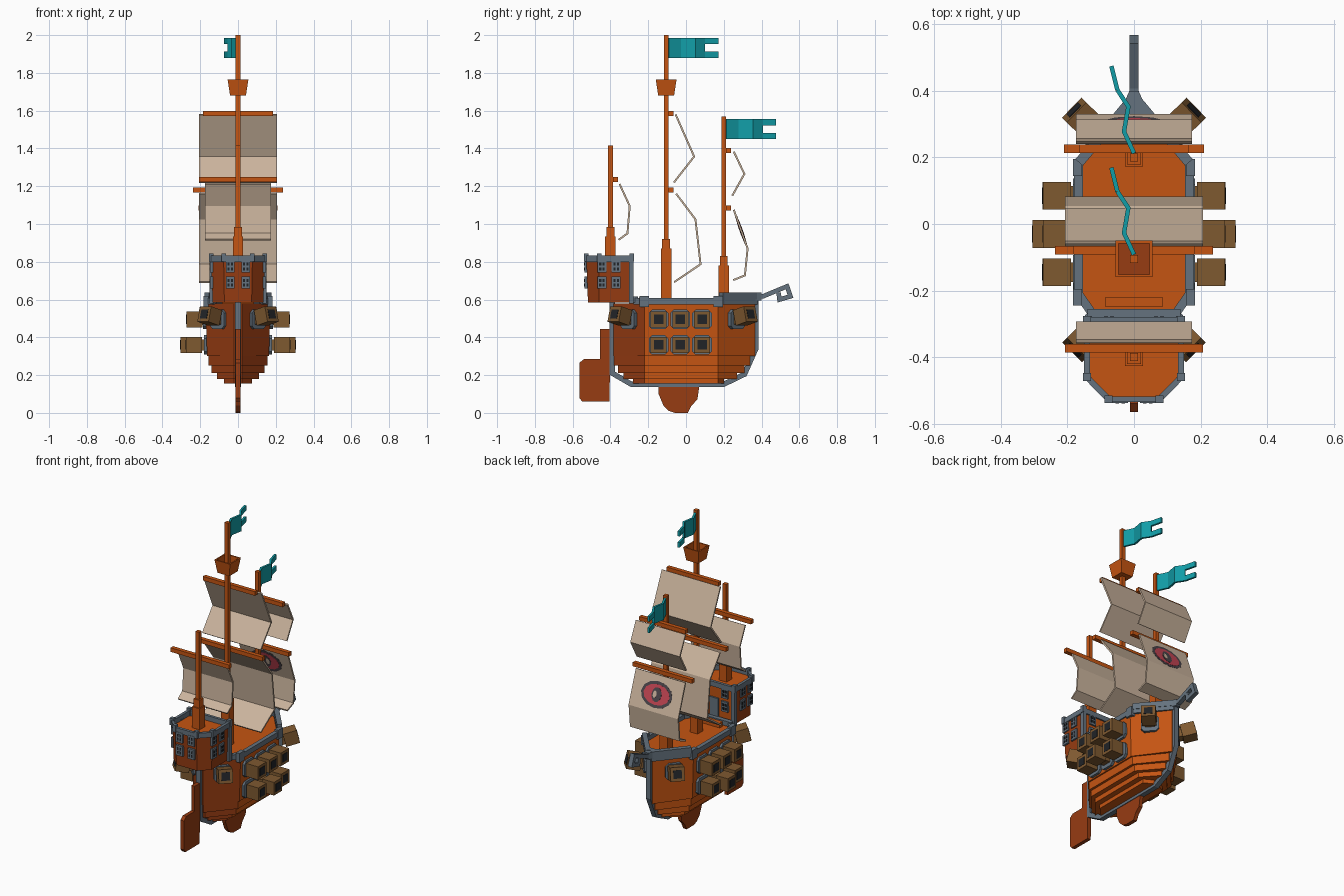
import bpy, bmesh, math
from mathutils import Matrix, Vector

cube = bpy.data.objects.get("Cube")
if cube:
    bpy.data.objects.remove(cube, do_unlink=True)


def material(name, *rgb):
    m = bpy.data.materials.new(name)
    m.use_nodes = True
    m.diffuse_color = (*rgb, 1)
    m.node_tree.nodes["Principled BSDF"].inputs["Base Color"].default_value = (*rgb, 1)
    return m


ORANGE = material("orange wood", 0.56, 0.09, 0.006)
DARK = material("dark wood", 0.31, 0.045, 0.006)
GREY = material("grey trim", 0.13, 0.17, 0.21)
SAIL = material("sailcloth", 0.6, 0.46, 0.34)
TEAL = material("teal cloth", 0.006, 0.34, 0.39)
BROWN = material("cannon brown", 0.21, 0.1, 0.03)
BLACK = material("black", 0.015, 0.017, 0.02)
RED = material("eye red", 0.56, 0.06, 0.09)
CHARCOAL = material("charcoal", 0.07, 0.06, 0.07)


def finish(name, bm, *mats):
    bmesh.ops.recalc_face_normals(bm, faces=bm.faces)
    mesh = bpy.data.meshes.new(name)
    bm.to_mesh(mesh)
    bm.free()
    for m in mats:
        mesh.materials.append(m)
    ob = bpy.data.objects.new(name, mesh)
    bpy.context.collection.objects.link(ob)
    return ob


def loft(name, lower, upper, *mats, matrix=Matrix(), rule=None):
    """Solid between two matching loops of 3D points."""
    bm = bmesh.new()
    a = [bm.verts.new(p) for p in lower]
    b = [bm.verts.new(p) for p in upper]
    bm.faces.new(a)
    bm.faces.new(b)
    for i in range(len(a)):
        j = (i + 1) % len(a)
        bm.faces.new((a[i], a[j], b[j], b[i]))
    bm.transform(matrix)
    if rule:
        bmesh.ops.recalc_face_normals(bm, faces=bm.faces)
        for f in bm.faces:
            f.material_index = rule(f)
    return finish(name, bm, *mats)


def prism(name, pts, lo, hi, mat, axis="z", matrix=Matrix()):
    def at(h):
        return [(p, q, h) if axis == "z" else (h, p, q) for p, q in pts]
    return loft(name, at(lo), at(hi), mat, matrix=matrix)


def box(name, centre, size, mat, matrix=Matrix()):
    x, y, z = centre
    w, d, h = (s / 2 for s in size)
    pts = [(x - w, y - d), (x + w, y - d), (x + w, y + d), (x - w, y + d)]
    return prism(name, pts, z - h, z + h, mat, matrix=matrix)


def ribbon(path, thick):
    """Outline of a polyline thickened with mitred joints."""
    v = [Vector(p) for p in path]
    seg = [(b - a).normalized() for a, b in zip(v, v[1:])]
    left, right = [], []
    for i, p in enumerate(v):
        d0, d1 = seg[max(i - 1, 0)], seg[min(i, len(seg) - 1)]
        d = (d0 + d1).normalized()
        n = Vector((-d.y, d.x)) * (thick / 2 / max(d.dot(d0), 0.4))
        left.append(tuple(p + n))
        right.append(tuple(p - n))
    return left + right[::-1]


def plan(w, bow, stern):
    half = [(0.02, bow), (w, 0.17), (w, -0.22), (0.02, stern)]
    return half + [(-x, y) for x, y in reversed(half)]


# Hull: stepped bottom tiers and a flared upper body, darker on the stern
TIERS = [(0.155, 0.18, 0.075, 0.075, 0.20, -0.28), (0.18, 0.21, 0.11, 0.11, 0.27, -0.33),
         (0.21, 0.25, 0.14, 0.14, 0.31, -0.36), (0.25, 0.30, 0.155, 0.155, 0.34, -0.38),
         (0.30, 0.58, 0.164, 0.172, 0.365, -0.385)]
for z0, z1, w0, w1, bow, stern in TIERS:
    loft("hull_tier", [(x, y, z0) for x, y in plan(w0, bow, stern)],
         [(x, y, z1) for x, y in plan(w1, bow, stern)], ORANGE, DARK,
         rule=lambda f: int(f.normal.y < -0.3))

# Keel band, fin and rudder
KEEL = [(-0.39, 0.6), (-0.39, 0.21), (-0.29, 0.152), (0.2, 0.152), (0.31, 0.205),
        (0.37, 0.34), (0.37, 0.62)]
prism("keel_band", ribbon(KEEL, 0.028), -0.016, 0.016, GREY, "x")
FIN = [(-0.145, 0.17), (-0.145, 0.1), (-0.12, 0.04), (-0.09, 0.01), (-0.06, 0.0),
       (0.01, 0.0), (0.03, 0.04), (0.06, 0.07), (0.075, 0.17)]
prism("keel_fin", FIN, -0.012, 0.012, DARK, "x")
RUDDER = [(-0.4, 0.445), (-0.455, 0.445), (-0.455, 0.285), (-0.54, 0.285), (-0.565, 0.265),
          (-0.565, 0.08), (-0.55, 0.06), (-0.405, 0.06)]
prism("rudder", RUDDER, -0.012, 0.012, DARK, "x")

# Rails and bow trim
for s in (1, -1):
    rail = [(s * 0.01, 0.37), (s * 0.167, 0.18), (s * 0.167, -0.21), (s * 0.125, -0.27)]
    prism("deck_rail", ribbon(rail, 0.026), 0.575, 0.608, GREY)
    prism("bow_rail", ribbon([(s * 0.01, 0.37), (s * 0.165, 0.185)], 0.03), 0.6, 0.638, GREY)
    for y in (0.17, -0.22):
        box("rail_post", (s * 0.17, y, 0.59), (0.026, 0.05, 0.06), GREY)
prism("bowsprit_base", [(-0.045, 0.33), (0.045, 0.33), (0.014, 0.4), (-0.014, 0.4)],
      0.595, 0.637, GREY)
HOOK = [(0.36, 0.612), (0.41, 0.618), (0.535, 0.67), (0.553, 0.617), (0.495, 0.6), (0.49, 0.637)]
prism("bowsprit_hook", ribbon(HOOK, 0.024), -0.014, 0.014, GREY, "x")


# Stern cabin with a rim and corner posts
def cabin_plan(i):
    half = [(0.15 - i, -0.28 - i), (0.15 - i, -0.46), (0.08 - i / 2, -0.535 + i)]
    return half + [(-x, y) for x, y in reversed(half)]


loft("cabin_body", [(x, y, 0.585) for x, y in cabin_plan(0.016)],
     [(x, y, 0.8) for x, y in cabin_plan(0.008)], DARK, ORANGE,
     rule=lambda f: int(f.normal.z > 0.5 or f.normal.y > 0.5))
corners = cabin_plan(0.008)
for a, b in zip(corners, corners[1:] + corners[:1]):
    prism("cabin_rim", ribbon([a, b], 0.018), 0.8, 0.832, GREY)
for x, y in corners:
    box("cabin_corner_cap", (x, y, 0.823), (0.024, 0.024, 0.044), GREY)
for s in (1, -1):
    box("cabin_front_post", (s * 0.138, -0.29, 0.7), (0.024, 0.026, 0.24), GREY)
box("cabin_step", (0, -0.235, 0.595), (0.17, 0.03, 0.03), ORANGE)
box("cabin_sill", (0, -0.27, 0.6), (0.28, 0.03, 0.03), GREY)


def facing(x, y, z, angle, pitch=0.0):
    return (Matrix.Translation((x, y, z)) @ Matrix.Rotation(angle, 4, "Z")
            @ Matrix.Rotation(-pitch, 4, "Y"))


def window(x, y, z, angle):
    m = facing(x, y, z, angle)
    box("window_frame", (0, 0, 0), (0.016, 0.047, 0.065), GREY, m)
    for a in (-0.009, 0.009):
        for b in (-0.012, 0.012):
            box("window_pane", (0.008, a, b), (0.004, 0.011, 0.016), BLACK, m)


for z in (0.69, 0.775):
    for s in (1, -1):
        window(s * 0.041, -0.53, z, -math.pi / 2)
        window(s * 0.075, -0.288, z, math.pi / 2)
        for y in (-0.445, -0.37):
            window(s * 0.14, y, z, 0 if s > 0 else math.pi)
box("cabin_door", (0, -0.286, 0.66), (0.06, 0.012, 0.14), GREY)


# Cannons: octagonal port frame, barrel, square muzzle and dark bore
def cannon(x, y, z, angle, reach, pitch=0.0):
    m = facing(x, y, z, angle)
    c, k = 0.052, 0.034
    octagon = [(-k, -c), (k, -c), (c, -k), (c, k), (k, c), (-k, c), (-c, k), (-c, -k)]
    prism("cannon_port", octagon, -0.012, 0.016, GREY, "x", m)
    m = facing(x, y, z, angle, pitch)
    box("cannon_barrel", (reach / 2 - 0.02, 0, 0), (reach, 0.058, 0.058), BROWN, m)
    box("cannon_muzzle", (reach - 0.042, 0, 0), (0.084, 0.084, 0.084), BROWN, m)
    box("cannon_bore", (reach, 0, 0), (0.004, 0.05, 0.05), BLACK, m)


for s in (1, -1):
    turn = (lambda a: a) if s > 0 else (lambda a: math.pi - a)
    for y in (-0.145, -0.03, 0.085):
        cannon(s * 0.168, y, 0.495, turn(0), 0.105)
        cannon(s * 0.165, y, 0.36, turn(0), 0.14 if y == -0.03 else 0.11)
    cannon(s * 0.1, 0.265, 0.495, turn(math.radians(44)), 0.115, 0.25)
    cannon(s * 0.1, -0.3, 0.495, turn(math.radians(-45)), 0.115, 0.25)


# Masts with thick feet, yards and bent sails
def mast(y, foot, knee, top):
    box("mast_foot", (0, y, (foot + knee - 0.05) / 2), (0.055, 0.055, knee - 0.05 - foot), ORANGE)
    box("mast_collar", (0, y, (foot + knee) / 2), (0.042, 0.042, knee - foot), ORANGE)
    box("mast_pole", (0, y, (foot + top) / 2), (0.025, 0.025, top - foot), ORANGE)


def rig(y, z, yard, half, path):
    box("yard", (0, y + 0.026, z), (2 * yard, 0.026, 0.026), ORANGE)
    prism("sail", ribbon(path, 0.01), -half, half, SAIL, "x")


mast(-0.105, 0.55, 0.92, 2.0)
mast(0.2, 0.55, 0.83, 1.57)
mast(-0.4, 0.78, 0.985, 1.415)
rig(-0.105, 1.585, 0.184, 0.207, [(-0.055, 1.58), (0.043, 1.357), (-0.064, 1.22)])
rig(-0.105, 1.18, 0.237, 0.207, [(-0.052, 1.16), (0.05, 1.025), (0.077, 0.787), (-0.063, 0.692)])
rig(0.2, 1.39, 0.165, 0.175, [(0.253, 1.383), (0.309, 1.265), (0.245, 1.15)])
FORE = [(0.253, 1.075), (0.326, 0.87), (0.312, 0.728), (0.25, 0.703)]
rig(0.2, 1.085, 0.21, 0.175, FORE)
rig(-0.4, 1.235, 0.207, 0.175, [(-0.352, 1.212), (-0.298, 1.095), (-0.31, 0.95), (-0.357, 0.916)])

# Eye emblem through the lower fore sail
top, fold = Vector((0, *FORE[0])), Vector((0, *FORE[1]))
up = (top - fold).normalized()
across = Vector((1, 0, 0))
basis = Matrix((across, up, across.cross(up))).transposed().to_4x4()
eye = Matrix.Translation(top.lerp(fold, 0.53)) @ basis
for name, x, w, h, t, mat in (("eye_outline", 0, 0.11, 0.08, 0.006, CHARCOAL),
                              ("eye_red", 0, 0.092, 0.062, 0.007, RED),
                              ("eye_iris", 0, 0.034, 0.044, 0.008, CHARCOAL),
                              ("eye_glint", 0.012, 0.013, 0.022, 0.009, SAIL)):
    ring = [(x + w * math.cos(a * math.pi / 6), h * math.sin(a * math.pi / 6)) for a in range(12)]
    prism(name, ring, -t, t, mat, matrix=eye)

# Crow's nest: flared tub with a sunken floor
bm = bmesh.new()
bmesh.ops.create_cone(bm, cap_ends=True, segments=4, radius1=0.042 * 2 ** 0.5,
                      radius2=0.055 * 2 ** 0.5, depth=0.085,
                      matrix=Matrix.Translation((0, -0.105, 1.723)) @ Matrix.Rotation(math.pi / 4, 4, "Z"))
lid = max(bm.faces, key=lambda f: f.calc_center_median().z)
bmesh.ops.inset_region(bm, faces=[lid], thickness=0.012)
well = bmesh.ops.extrude_face_region(bm, geom=[lid])["geom"]
bmesh.ops.translate(bm, vec=(0, 0, -0.05), verts=[v for v in well if isinstance(v, bmesh.types.BMVert)])
if lid.is_valid:
    bmesh.ops.delete(bm, geom=[lid], context="FACES_ONLY")
for f in well:
    if isinstance(f, bmesh.types.BMFace):
        f.material_index = 1
finish("crows_nest", bm, ORANGE, DARK)

# Rippling swallow-tailed flags
RIPPLE = [(0, 0), (-0.03, 0.065), (-0.017, 0.14), (-0.05, 0.19), (-0.068, 0.262)]
for y, z in ((-0.092, 1.88), (0.213, 1.45)):
    path = [(px, py + y) for px, py in RIPPLE]
    prism("flag_body", ribbon(path[:4], 0.013), z, z + 0.105, TEAL)
    for low in (z, z + 0.072):
        prism("flag_tail", ribbon(path[3:], 0.013), low, low + 0.033, TEAL)
